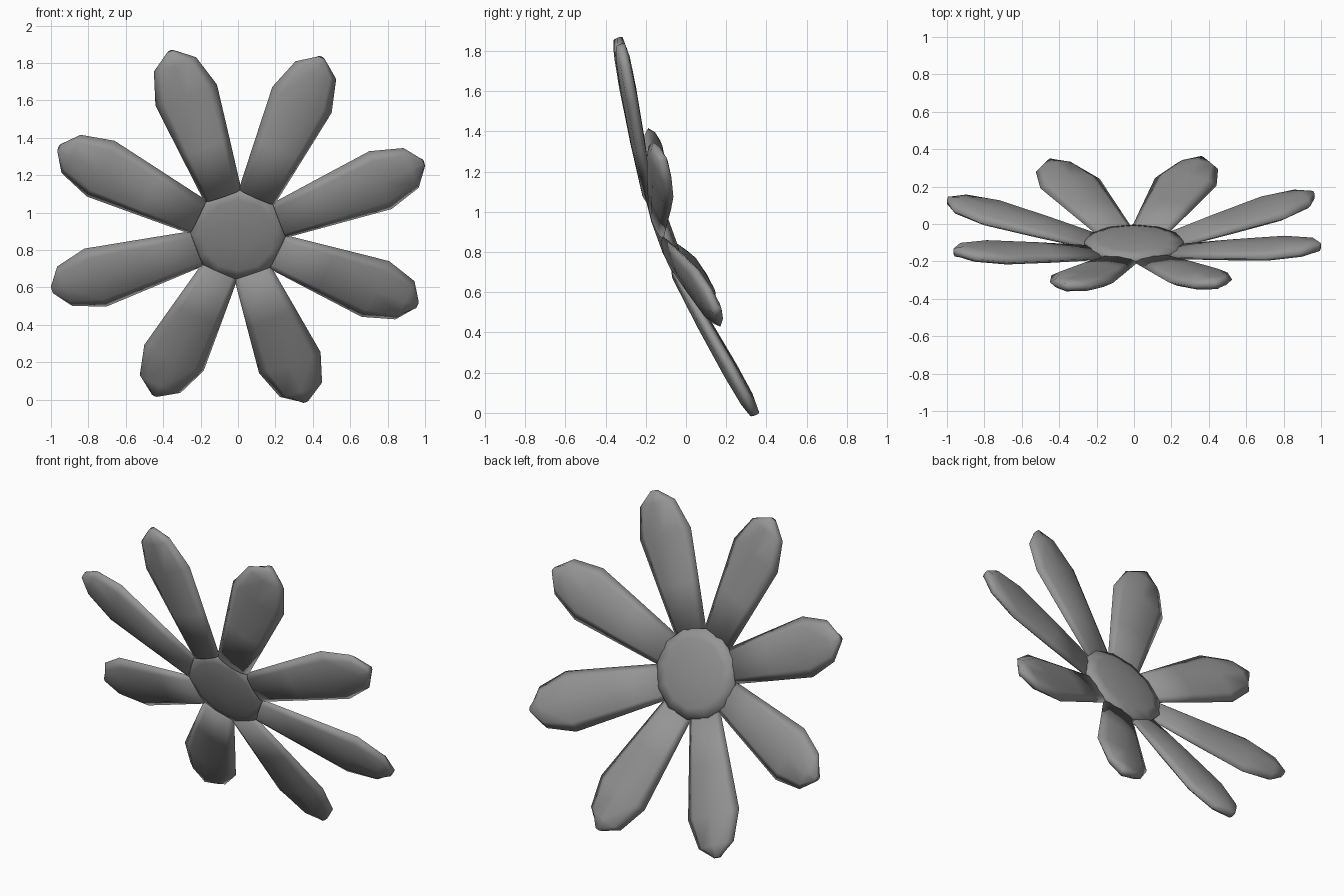
import bpy, bmesh
from math import sin, cos, pi, radians
from mathutils import Matrix, Vector

cube = bpy.data.objects.get("Cube")
if cube:
    bpy.data.objects.remove(cube, do_unlink=True)

grey = bpy.data.materials.new("soft_grey")
grey.use_nodes = True
colour = (0.3, 0.3, 0.3, 1)
grey.diffuse_color = colour
grey.node_tree.nodes["Principled BSDF"].inputs["Base Color"].default_value = colour

# Flower frame: local x = side, local y = up the bloom, local z = towards the front
TILT = radians(20)
FRAME = Matrix.Translation((0, -0.105, 0.888)) @ Matrix.Rotation(pi / 2 + TILT, 4, 'X')


def loft(name, rings, matrix):
    """Skin a list of closed rings and cap both ends."""
    bm = bmesh.new()
    loops = [[bm.verts.new(p) for p in ring] for ring in rings]
    n = len(loops[0])
    for a, b in zip(loops, loops[1:]):
        for i in range(n):
            j = (i + 1) % n
            bm.faces.new((a[i], a[j], b[j], b[i]))
    bm.faces.new(loops[0])
    bm.faces.new(loops[-1])
    bmesh.ops.recalc_face_normals(bm, faces=bm.faces)
    for f in bm.faces:
        f.smooth = True
    me = bpy.data.meshes.new(name)
    bm.to_mesh(me)
    bm.free()
    me.materials.append(grey)
    ob = bpy.data.objects.new(name, me)
    ob.matrix_world = matrix
    bpy.context.collection.objects.link(ob)
    return ob


# Domed twelve-sided centre: (radius, half depth) mirrored front to back
half = [(0.08, 0.042), (0.2, 0.03), (0.265, 0.012)]
profile = half + [(r, -d) for r, d in reversed(half)]
loft("flower_centre",
     [[Vector((r * cos(i * pi / 6), r * sin(i * pi / 6), d)) for i in range(12)]
      for r, d in profile], FRAME)

# Petal stations: (distance from centre, half width, half thickness)
stations = [(0.235, 0.105, 0.025), (0.52, 0.14, 0.036), (0.81, 0.175, 0.04),
            (0.985, 0.12, 0.036), (1.057, 0.02, 0.024)]


def petal_ring(r, width, thick):
    drop = 0.02 - (r - 0.2) * 0.156      # petals sweep backwards
    return [Vector((r, width * cos(k * pi / 4), drop + thick * sin(k * pi / 4)))
            for k in range(8)]


for k in range(8):
    spin = Matrix.Rotation(radians(20 + 45 * k), 4, 'Z')
    loft(f"petal_{k + 1}", [petal_ring(*s) for s in stations], FRAME @ spin)
